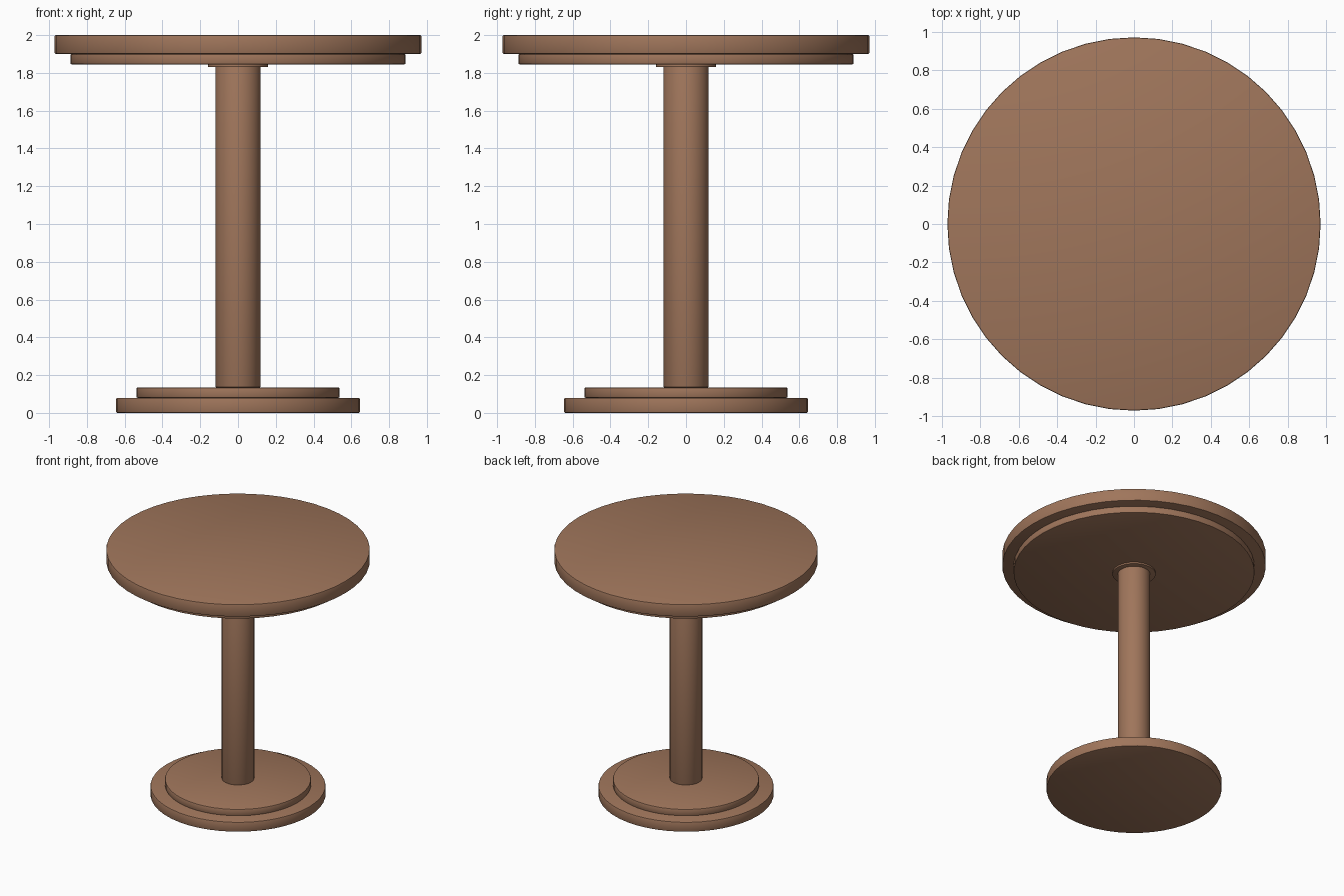
import bpy
import math

if "Cube" in bpy.data.objects:
    bpy.data.objects.remove(bpy.data.objects["Cube"])

wood = bpy.data.materials.new("warm_brown_wood")
wood.diffuse_color = (0.35, 0.18, 0.105, 1.0)
wood.use_nodes = True
wood.node_tree.nodes["Principled BSDF"].inputs["Base Color"].default_value = wood.diffuse_color


def disc(name, radius, z0, z1, sides=48, bevel=0.007):
    """Upright round part from z0 to z1 with softened rims."""
    bpy.ops.mesh.primitive_cylinder_add(
        vertices=sides, radius=radius, depth=z1 - z0, location=(0, 0, (z0 + z1) / 2))
    obj = bpy.context.object
    obj.name = name
    obj.data.materials.append(wood)
    mod = obj.modifiers.new("soft_rim", 'BEVEL')
    mod.width = bevel
    mod.segments = 2
    mod.limit_method = 'ANGLE'
    mod.angle_limit = math.radians(40)
    bpy.ops.object.modifier_apply(modifier=mod.name)
    bpy.ops.object.shade_smooth_by_angle(angle=math.radians(30))
    return obj


# Stepped base
disc("base_plate", 0.645, 0.0, 0.08)
disc("base_step", 0.538, 0.08, 0.135)

# Column and its collar under the top
disc("column", 0.12, 0.135, 1.845, sides=32, bevel=0.006)
disc("collar", 0.16, 1.83, 1.845, sides=32, bevel=0.004)

# Table top with apron
disc("apron", 0.888, 1.845, 1.9)
disc("table_top", 0.971, 1.9, 2.0)
